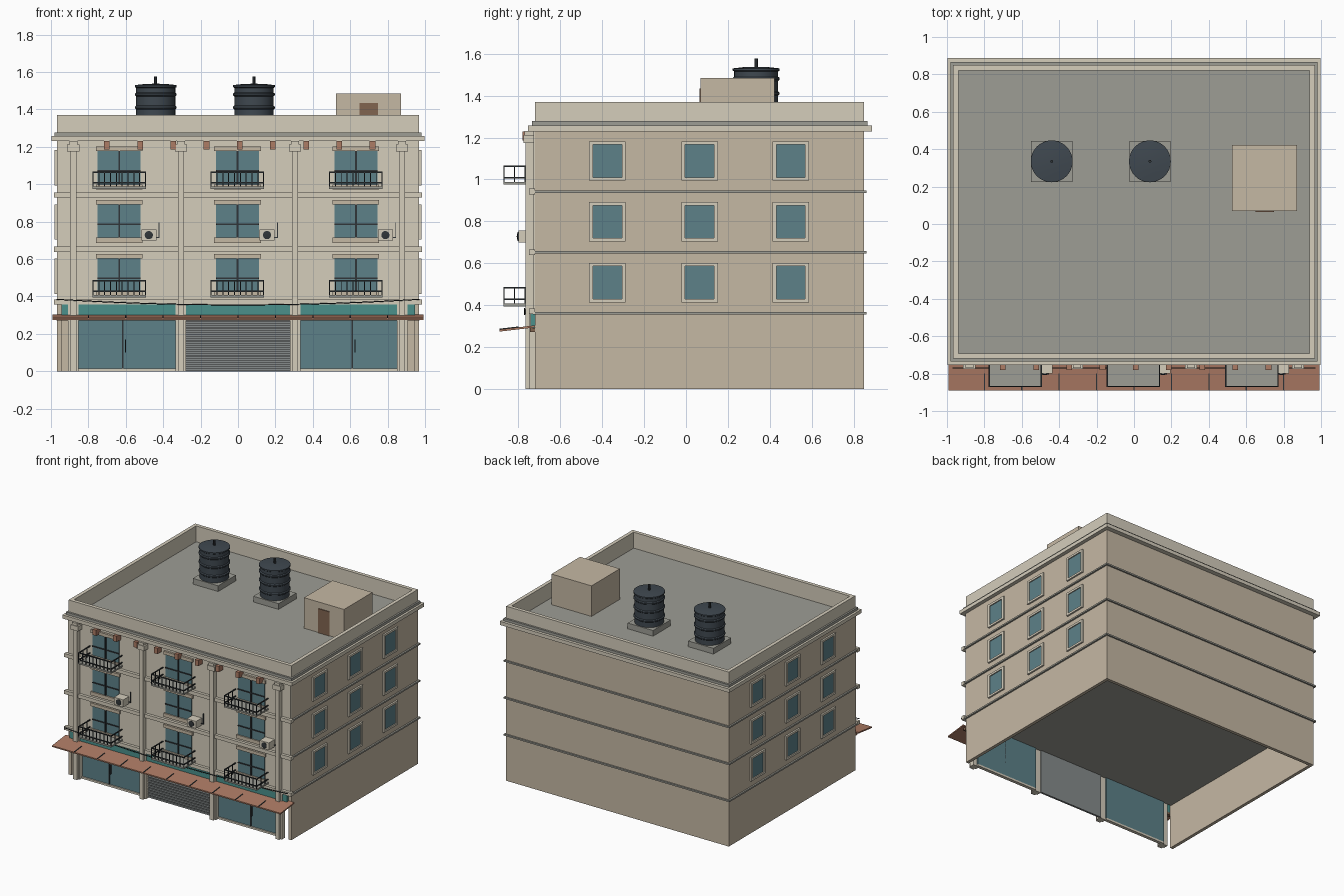
import bpy, bmesh, math
from mathutils import Vector

if "Cube" in bpy.data.objects:
    bpy.data.objects.remove(bpy.data.objects["Cube"])


def mat(name, r, g, b):
    m = bpy.data.materials.new(name)
    m.diffuse_color = (r, g, b, 1)
    m.use_nodes = True
    m.node_tree.nodes["Principled BSDF"].inputs["Base Color"].default_value = m.diffuse_color
    return m


BEIGE = mat("beige_plaster", .56, .48, .37)
CREAM = mat("cream_plaster", .66, .61, .50)
GLASS = mat("teal_glass", .11, .22, .25)
TEAL = mat("teal_paint", .07, .28, .26)
TERRA = mat("terracotta", .42, .20, .13)
DARK = mat("dark_metal", .03, .036, .04)
TANKM = mat("tank_plastic", .05, .065, .08)
GREY = mat("concrete", .34, .34, .30)
STEEL = mat("shutter_steel", .24, .26, .26)
BROWN = mat("brown_door", .22, .13, .08)


def finish(bm, name, m):
    bmesh.ops.recalc_face_normals(bm, faces=bm.faces)
    me = bpy.data.meshes.new(name)
    bm.to_mesh(me)
    bm.free()
    ob = bpy.data.objects.new(name, me)
    me.materials.append(m)
    bpy.context.collection.objects.link(ob)
    return ob


def boxes(name, m, items):
    """One object from boxes given as x0, x1, y0, y1, z0, z1."""
    bm = bmesh.new()
    for x0, x1, y0, y1, z0, z1 in items:
        vs = bmesh.ops.create_cube(bm, size=1)["verts"]
        for v in vs:
            v.co = ((x0 + x1) / 2 + v.co.x * (x1 - x0),
                    (y0 + y1) / 2 + v.co.y * (y1 - y0),
                    (z0 + z1) / 2 + v.co.z * (z1 - z0))
    return finish(bm, name, m)


def ring(x, y0, y1, t, z0, z1):
    """Four boxes around the building, t thick."""
    return [(-x, x, y0, y0 + t, z0, z1), (-x, x, y1 - t, y1, z0, z1),
            (-x, -x + t, y0 + t, y1 - t, z0, z1), (x - t, x, y0 + t, y1 - t, z0, z1)]


def prism(name, m, profile, spans):
    """Extrude a y-z profile along each x span."""
    bm = bmesh.new()
    for x0, x1 in spans:
        f = bm.faces.new([bm.verts.new((x0, y, z)) for y, z in profile])
        g = bmesh.ops.extrude_face_region(bm, geom=[f])["geom"]
        bmesh.ops.translate(bm, vec=(x1 - x0, 0, 0),
                            verts=[v for v in g if isinstance(v, bmesh.types.BMVert)])
        if f.is_valid is False:
            continue
    return finish(bm, name, m)


def lathe(name, m, profile, centre, steps=32):
    bm = bmesh.new()
    vs = [bm.verts.new((r, 0, z)) for r, z in profile]
    es = [bm.edges.new(p) for p in zip(vs, vs[1:])]
    bmesh.ops.spin(bm, geom=vs + es, cent=(0, 0, 0), axis=(0, 0, 1),
                   angle=math.tau, steps=steps)
    bmesh.ops.remove_doubles(bm, verts=bm.verts, dist=1e-5)
    ob = finish(bm, name, m)
    ob.location = centre
    bpy.context.view_layer.objects.active = ob
    ob.select_set(True)
    bpy.ops.object.shade_smooth_by_angle(angle=math.radians(30))
    ob.select_set(False)
    return ob


F, B, W = -.72, .85, .967            # front, back and half width of the body
COLS = (-.635, -.003, .63)           # front window columns
ROWS = (.425, .715, 1.0)             # front window sills

# Body: upper storeys over an open ground floor
boxes("upper_storeys", BEIGE, [(-W, W, F, B, .355, 1.235)])
boxes("ground_floor_walls", BEIGE, [
    (-W, -W + .025, F, B, 0, .355), (W - .025, W, F, B, 0, .355),
    (-W + .025, W - .025, B - .025, B, 0, .355)])
boxes("ground_ceiling", GREY, [(-.94, .94, F + .01, B - .026, .345, .356)])
boxes("front_facing", CREAM, [(-W, W, F - .008, F, .36, 1.235)])

# Roof, parapet and cornice
boxes("roof_deck", GREY, [(-.95, .95, F + .01, B - .01, 1.23, 1.245)])
boxes("parapet", CREAM, ring(W, F, B, .028, 1.235, 1.37))
boxes("cornice", CREAM, ring(.997, -.755, .887, .04, 1.23, 1.258))
boxes("cornice_upper_step", GREY, ring(.98, -.735, .865, .02, 1.258, 1.278))

# String courses
boxes("string_courses", GREY, [b for z in (.36, .65, .94)
                               for b in ring(.98, -.73, .862, .02, z - .004, z + .008)])
boxes("front_string_courses", CREAM,
      [(-.985, .985, -.75, F, z - .013, z + .015) for z in (.37, .652, .942)])

# Side windows, mirrored
frames, panes = [], []
for s in (-1, 1):
    for y in (-.375, .065, .50):
        for z in (.508, .798, 1.088):
            xa, xb = sorted((s * W, s * .98))
            for d in (-.078, .078):
                frames.append((xa, xb, y + d - .009, y + d + .009, z - .094, z + .094))
            for d in (-.086, .086):
                frames.append((xa, xb, y - .07, y + .07, z + d - .008, z + d + .008))
            xa, xb = sorted((s * W, s * .972))
            panes.append((xa, xb, y - .07, y + .07, z - .08, z + .08))
boxes("side_window_frames", CREAM, frames)
boxes("side_window_panes", GLASS, panes)

# Front windows with lintels, sills and glazing bars
panes, bars, trims = [], [], []
for x in COLS:
    for z in ROWS:
        t = z + .177
        panes.append((x - .115, x + .115, F - .014, F, z, t))
        bars.append((x - .005, x + .005, F - .022, F, z, t))
        bars.append((x - .115, x + .115, F - .02, F, z + .068, z + .076))
        trims.append((x - .125, x + .125, F - .024, F, t, t + .025))
        trims.append((x - .125, x + .125, F - .024, F, z - .028, z))
boxes("front_window_panes", GLASS, panes)
boxes("front_window_bars", DARK, bars)
boxes("front_window_lintels_and_sills", BEIGE, trims)

# Balconies on the first and third rows
slabs, rails = [], []
for x in COLS:
    for z in (.395, .975):
        x0, x1, y0 = x - .143, x + .143, -.872
        slabs.append((x0, x1, y0, F, z, z + .012))
        for h in (.03, .085):
            rails.append((x0, x1, y0, y0 + .007, z + h, z + h + .007))
            for a in (x0, x1 - .007):
                rails.append((a, a + .007, y0, F, z + h, z + h + .007))
        for i in range(10):
            a = x0 + i * (x1 - x0 - .005) / 9
            rails.append((a, a + .005, y0, y0 + .005, z + .01, z + .088))
        for a in (x0, x1 - .005):
            for y in (-.82, -.77):
                rails.append((a, a + .005, y, y + .005, z + .01, z + .088))
boxes("balcony_slabs", GREY, slabs)
boxes("balcony_railings", DARK, rails)

# Pillars with capitals and wider ground-floor backing
cols = []
for x in (-.88, -.305, .305, .877):
    cols += [(x - .017, x + .017, -.765, F, 0, 1.18),
             (x - .028, x + .028, -.748, F + .01, 0, .36),
             (x - .033, x + .033, -.775, F, 1.175, 1.212),
             (x - .022, x + .022, -.77, F, 1.212, 1.232)]
boxes("front_pillars", CREAM, cols)
boxes("eave_brackets", TERRA, [(-.716 + .1775 * i, -.686 + .1775 * i, -.78, F, 1.185, 1.23)
                               for i in range(9)])

# Shopfront: glazed bays and a roller shutter
boxes("shop_glass", GLASS, [(-.87, -.33, -.715, -.7, .015, .35), (.33, .87, -.715, -.7, .015, .35)])
boxes("shop_base", CREAM, [(-.87, -.33, -.725, -.7, 0, .015), (.33, .87, -.725, -.7, 0, .015)])
boxes("shop_door_bars", DARK, [b for x in (-.615, .612) for b in (
    (x - .004, x + .004, -.721, -.7, .015, .3), (x + .01, x + .016, -.735, -.715, .1, .17))])
boxes("roller_shutter", STEEL, [(-.28, .28, -.712, -.7, 0, .35)] + [
    (-.28, .28, -.722, -.71, .005 + .02 * i, .018 + .02 * i) for i in range(14)])
boxes("sign_band", TEAL, [(-.945, .945, -.742, F, .29, .357)])

# Sloping canopy with seams
prism("canopy", TERRA, [(-.89, .274), (-.89, .284), (F, .304), (F, .294)], [(-.993, .993)])
prism("canopy_seams", DARK, [(-.891, .284), (-.891, .288), (-.8, .2985), (-.8, .293)],
      [(-.8 + .2 * i - .003, -.8 + .2 * i + .003) for i in range(9)])
boxes("canopy_beam", BROWN, [(-.97, .97, -.745, F, .272, .292)])

# Air conditioners with fans and pipes
ac, pipes = [], []
for i, x in enumerate(COLS):
    cx = x + .158
    ac.append((cx - .04, cx + .04, -.8, F, .7, .757))
    pipes.append((cx + .053, cx + .058, -.735, F, .715, .795))
    pipes.append((cx + .04, cx + .058, -.735, F, .712, .718))
    fan = lathe(f"ac_fan_{i + 1}", DARK, [(0, 0), (.022, 0), (.022, .006), (0, .01)],
                (cx, -.798, .728), 20)
    fan.rotation_euler.x = math.pi / 2
boxes("ac_units", CREAM, ac)
boxes("ac_pipes", DARK, pipes)

# Sagging cable across the front
cu = bpy.data.curves.new("street_cable", "CURVE")
cu.dimensions = "3D"
cu.bevel_depth = .003
cu.bevel_resolution = 1
sp = cu.splines.new("POLY")
sp.points.add(24)
for i, p in enumerate(sp.points):
    t = -1 + i / 12
    p.co = (.97 * t, -.77, .355 + .03 * t * t, 1)
cu.materials.append(DARK)
bpy.context.collection.objects.link(bpy.data.objects.new("street_cable", cu))

# Roof stair room and door
boxes("stair_room", BEIGE, [(.525, .872, .07, .423, 1.24, 1.485)])
boxes("stair_door", BROWN, [(.65, .748, .064, .07, 1.245, 1.435)])

# Water tanks on plinths
body = [(0, 1.29), (.105, 1.29)]
for z in (1.33, 1.40, 1.47):
    body += [(.105, z), (.112, z + .006), (.112, z + .014), (.105, z + .02)]
body += [(.105, 1.515), (.112, 1.52), (.112, 1.53), (.06, 1.536), (0, 1.538)]
for n, x in (("left", -.44), ("right", .085)):
    boxes(f"{n}_tank_plinth", GREY, [(x - .11, x + .11, .225, .445, 1.24, 1.29)])
    lathe(f"{n}_water_tank", TANKM, body, (x, .335, 0))
    lathe(f"{n}_tank_vent", DARK, [(0, 1.53), (.008, 1.53), (.008, 1.577), (0, 1.577)],
          (x, .335, 0), 12)
